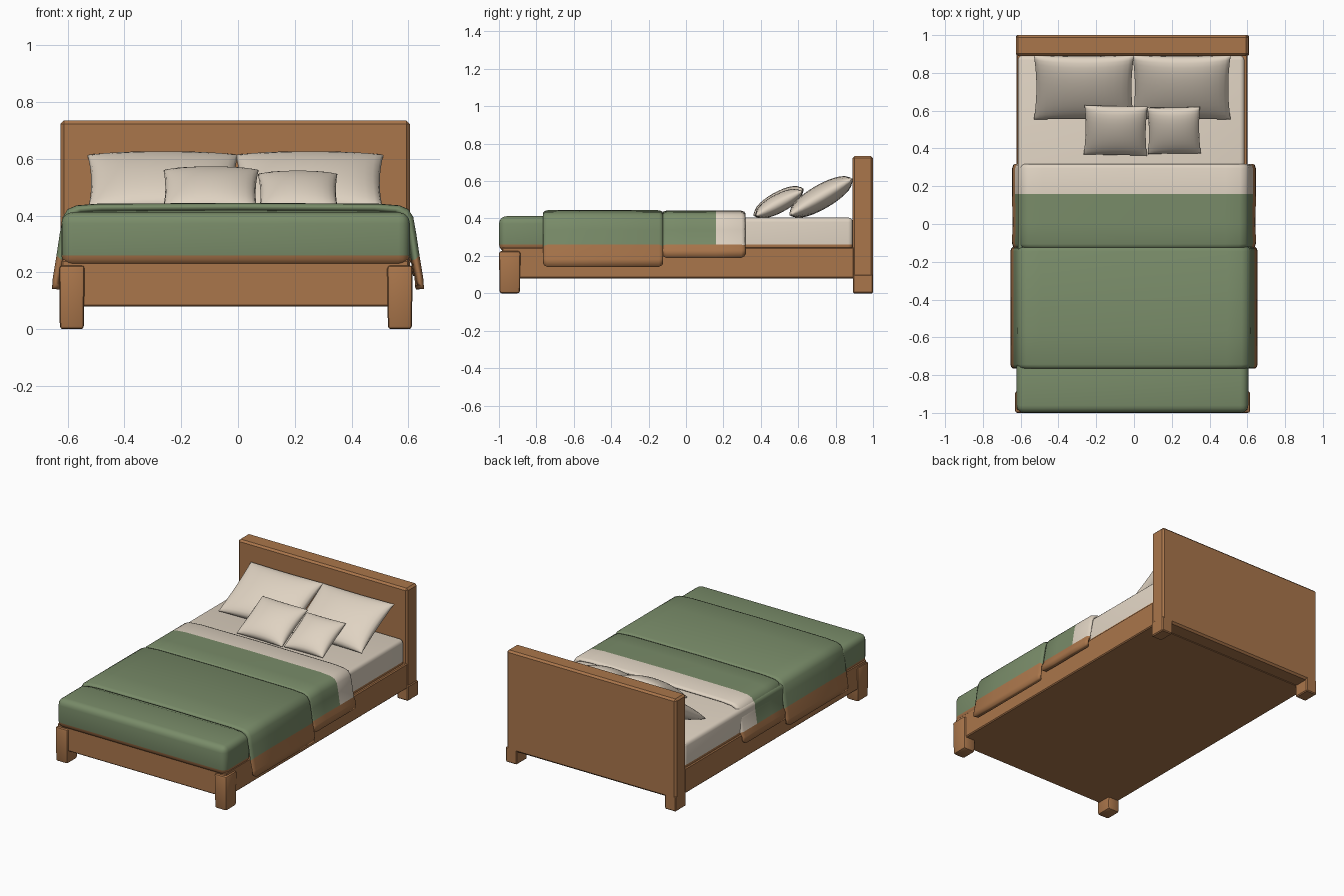
import bpy, bmesh, math
from mathutils import Vector, Matrix

if "Cube" in bpy.data.objects:
    bpy.data.objects.remove(bpy.data.objects["Cube"])


def material(name, rgb):
    m = bpy.data.materials.new(name)
    m.diffuse_color = (*rgb, 1)
    m.use_nodes = True
    m.node_tree.nodes["Principled BSDF"].inputs["Base Color"].default_value = m.diffuse_color
    return m


WOOD = material("wood", (0.40, 0.18, 0.07))
GREEN = material("green_fabric", (0.19, 0.26, 0.14))
CREAM = material("cream_fabric", (0.74, 0.65, 0.54))
MATS = [WOOD, GREEN, CREAM]
CX = -0.01          # bed centre line
HEM_Z = 0.26        # fabric below this height is wood coloured
FOLD_Y = 0.16       # bedding behind this line is cream


def finish(name, bm, pick, angle=35):
    for f in bm.faces:
        f.material_index = MATS.index(pick(f.calc_center_median()))
    me = bpy.data.meshes.new(name)
    bm.to_mesh(me)
    bm.free()
    for m in MATS:
        me.materials.append(m)
    me.shade_smooth()
    me.set_sharp_from_angle(angle=math.radians(angle))
    ob = bpy.data.objects.new(name, me)
    bpy.context.collection.objects.link(ob)
    return ob


def cut(bm, co, no):
    bmesh.ops.bisect_plane(bm, geom=bm.verts[:] + bm.edges[:] + bm.faces[:],
                           plane_co=co, plane_no=no)


def bedding(c):
    if c.z < HEM_Z:
        return WOOD
    return CREAM if c.y > FOLD_Y else GREEN


def box(name, lo, hi, bevel=0.01, seg=1, pick=lambda c: WOOD, hem=False, taper=1.0):
    lo, hi = Vector(lo), Vector(hi)
    bm = bmesh.new()
    bmesh.ops.create_cube(bm, size=1, matrix=Matrix.Translation((lo + hi) / 2)
                          @ Matrix.Diagonal((*(hi - lo), 1)))
    if taper != 1:
        mid = (lo + hi) / 2
        for v in bm.verts:
            if v.co.z < mid.z:
                v.co.x = mid.x + (v.co.x - mid.x) * taper
                v.co.y = mid.y + (v.co.y - mid.y) * taper
    bmesh.ops.bevel(bm, geom=bm.edges[:], offset=bevel, segments=seg,
                    profile=0.5, affect='EDGES')
    if hem:
        cut(bm, (0, 0, HEM_Z), (0, 0, 1))
        cut(bm, (0, FOLD_Y, 0), (0, 1, 0))
    return finish(name, bm, pick)


# Wooden frame
box("headboard", (-0.625, 0.89, 0.08), (0.605, 1.0, 0.735), 0.012)
box("bed_base", (-0.622, -0.985, 0.08), (0.602, 0.90, 0.245), 0.006)
for side, x0 in (("left", -0.63), ("right", 0.525)):
    box(f"front_leg_{side}", (x0, -1.0, 0), (x0 + 0.09, -0.885, 0.225), 0.012, 2, taper=0.94)
    box(f"back_leg_{side}", (x0 + 0.005, 0.892, 0), (x0 + 0.085, 1.0, 0.1), 0.006)

# Mattress and the tucked cover at the foot
box("mattress", (-0.615, -0.9, 0.22), (0.585, 0.892, 0.405), 0.025, 3, bedding, True)
box("foot_cover", (-0.622, -1.0, 0.222), (0.605, -0.72, 0.412), 0.04, 4, bedding, True)


# Draped blankets: side drops and top swept along the bed
def blanket(name, y0, y1, half, bottom, top):
    side = [(half, bottom), (half - 0.003, bottom + 0.04), (half - 0.016, HEM_Z),
            (half - 0.028, 0.34), (half - 0.038, 0.395), (half - 0.055, 0.422),
            (half - 0.085, top - 0.006), (half - 0.16, top)]
    prof = [(-x, z) for x, z in side] + [(0, top + 0.003)] + side[::-1]
    rows = [(y0, 0.014, 0.02), (y0 + 0.006, 0.006, 0.008), (y0 + 0.022, 0, 0),
            (y0 * 0.7 + y1 * 0.3, -0.001, 0)]
    if y0 < FOLD_Y < y1:
        rows.append((FOLD_Y, 0, 0))
    rows += [(y1 - 0.022, 0, 0), (y1 - 0.006, 0.006, 0.008), (y1, 0.014, 0.02)]
    bm = bmesh.new()
    grid = []
    for y, inset, lift in rows:
        ring = []
        for x, z in prof:
            k = min(max((z - bottom) / 0.1, 0), 1)      # rounded lower corners
            ring.append(bm.verts.new((x - math.copysign(inset, x) * (x != 0), y,
                                      z + lift * (1 - k) - inset * k)))
        grid.append(ring)
    for a, b in zip(grid, grid[1:]):
        for i in range(len(prof) - 1):
            bm.faces.new((a[i], a[i + 1], b[i + 1], b[i]))
    ob = finish(name, bm, bedding, 60)
    mod = ob.modifiers.new("thickness", 'SOLIDIFY')
    mod.thickness = 0.028
    mod.offset = -1
    return ob


blanket("blanket", -0.765, -0.122, 0.655, 0.142, 0.441)
blanket("folded_sheet", -0.128, 0.318, 0.645, 0.19, 0.439)


# Pillows: two domed grids joined at a pinched seam
def pillow(name, centre, w, d, t, tilt, yaw=0):
    bm = bmesh.new()
    for s in (1, -1):
        part = bmesh.ops.create_grid(bm, x_segments=14, y_segments=14, size=1)["verts"]
        for v in part:
            u, q = v.co.x, v.co.y
            u, q = math.sin(u * math.pi / 2), math.sin(q * math.pi / 2)
            dome = (max(1 - u * u, 0) * max(1 - q * q, 0)) ** 0.42
            v.co = (u * w / 2 * (1 - 0.05 * (1 - q * q)),
                    q * d / 2 * (1 - 0.05 * (1 - u * u)), s * t / 2 * dome)
        if s < 0:
            faces = {f for v in part for f in v.link_faces}
            bmesh.ops.reverse_faces(bm, faces=list(faces))
    bmesh.ops.remove_doubles(bm, verts=bm.verts[:], dist=1e-4)
    bm.transform(Matrix.Translation(centre) @ Matrix.Rotation(math.radians(yaw), 4, 'Z')
                 @ Matrix.Rotation(math.radians(tilt), 4, 'X'))
    return finish(name, bm, lambda c: CREAM, 80)


pillow("large_pillow_left", (-0.265, 0.722, 0.515), 0.53, 0.39, 0.13, 30)
pillow("large_pillow_right", (0.252, 0.722, 0.515), 0.52, 0.39, 0.13, 30)
pillow("small_pillow_left", (-0.097, 0.495, 0.487), 0.335, 0.30, 0.11, 29, -1)
pillow("small_pillow_right", (0.212, 0.495, 0.480), 0.28, 0.28, 0.10, 28, 1)
